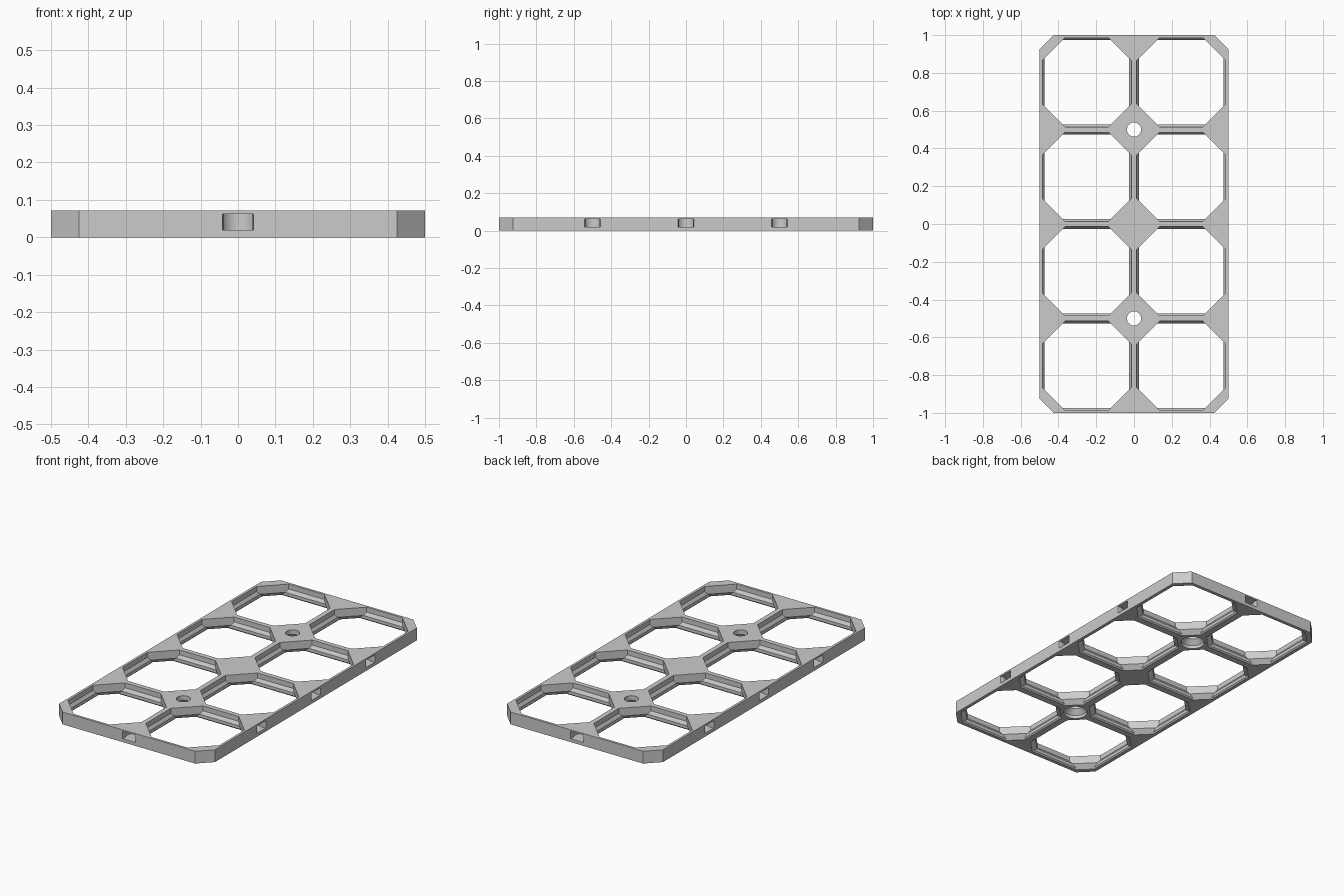
import bpy, bmesh, math

if "Cube" in bpy.data.objects:
    bpy.data.objects.remove(bpy.data.objects["Cube"])

U = 1 / 56          # design unit: 112 units long panel -> 2.0
CELL, H = 28, 4     # cell pitch and panel thickness
NX, NY = 2, 4

grey = bpy.data.materials.new("light grey plastic")
grey.diffuse_color = (0.6, 0.6, 0.6, 1)
grey.use_nodes = True
grey.node_tree.nodes["Principled BSDF"].inputs["Base Color"].default_value = grey.diffuse_color


def loft(bm, rings):
    """Closed solid through rings of equal point count, listed bottom to top."""
    loops = [[bm.verts.new((x * U, y * U, z * U)) for x, y, z in r] for r in rings]
    n = len(loops[0])
    bm.faces.new(loops[0][::-1])
    bm.faces.new(loops[-1])
    for a, b in zip(loops, loops[1:]):
        for i in range(n):
            j = (i + 1) % n
            bm.faces.new((a[i], a[j], b[j], b[i]))


def octagon(cx, cy, hx, hy, cut, z):
    """Rectangle with 45 degree corners, counter-clockwise."""
    pts = [(hx, -hy + cut), (hx, hy - cut), (hx - cut, hy), (-hx + cut, hy),
           (-hx, hy - cut), (-hx, -hy + cut), (-hx + cut, -hy), (hx - cut, -hy)]
    return [(cx + x, cy + y, z) for x, y in pts]


def circle(cx, cy, r, z, n=48):
    return [(cx + r * math.cos(2 * math.pi * i / n),
             cy + r * math.sin(2 * math.pi * i / n), z) for i in range(n)]


def make(name, bm):
    bmesh.ops.recalc_face_normals(bm, faces=bm.faces)
    me = bpy.data.meshes.new(name)
    bm.to_mesh(me)
    bm.free()
    ob = bpy.data.objects.new(name, me)
    bpy.context.collection.objects.link(ob)
    me.materials.append(grey)
    return ob


# Slab with clipped outer corners
bm = bmesh.new()
W, L = NX * CELL / 2, NY * CELL / 2
loft(bm, [octagon(0, 0, W, L, 4.2, z) for z in (0, H)])
panel = make("grid_panel", bm)

# Cell openings: (height, wall inset, corner node reach)
bm = bmesh.new()
levels = [(-1, 1.1, 6.4), (0, 1.1, 6.4), (0.4, 1.5, 6.97), (1.4, 1.5, 8.38),
          (2.4, 0.8, 8.38), (H + 1, 0.8, 8.38)]
for i in range(NX):
    for j in range(NY):
        cx, cy = (i + 0.5) * CELL - W, (j + 0.5) * CELL - L
        loft(bm, [octagon(cx, cy, CELL / 2 - a, CELL / 2 - a, s - 2 * a, z)
                  for z, a, s in levels])
cells = make("cell_cutter", bm)

# Screw holes with a countersunk head pocket underneath
bm = bmesh.new()
for cy in (-CELL, CELL):
    loft(bm, [circle(0, cy, r, z) for z, r in
              ((-1, 3.6), (1, 3.6), (2.55, 2.1), (H + 1, 2.1))])
holes = make("screw_hole_cutter", bm)

# Edge connector slots: slight neck, then a round end
half = [(-1, 2.35), (0, 2.35), (0.8, 2.15), (1.6, 2.25)]
arc = [(2.5 + 2.6 * math.sin(t), 2.6 * math.cos(t))
       for t in (math.pi * k / 24 for k in range(0, 25))]
outline = half + arc + [(d, -w) for d, w in reversed(half)]
bm = bmesh.new()
slots = [(0, -L, math.pi / 2), (0, L, -math.pi / 2)]
for k in (-1, 0, 1):
    slots += [(-W, k * CELL, 0), (W, k * CELL, math.pi)]
for ox, oy, ang in slots:
    c, s = math.cos(ang), math.sin(ang)
    loft(bm, [[(ox + d * c - w * s, oy + d * s + w * c, z) for d, w in outline]
              for z in (1.1, 3.5)])
connectors = make("connector_slot_cutter", bm)

# Cut everything out of the slab
bpy.context.view_layer.objects.active = panel
panel.select_set(True)
for cutter in (cells, holes, connectors):
    mod = panel.modifiers.new(cutter.name, 'BOOLEAN')
    mod.operation = 'DIFFERENCE'
    mod.solver = 'EXACT'
    mod.object = cutter
    bpy.ops.object.modifier_apply(modifier=mod.name)
    bpy.data.objects.remove(cutter)
bpy.ops.object.shade_smooth_by_angle(angle=math.radians(25))
